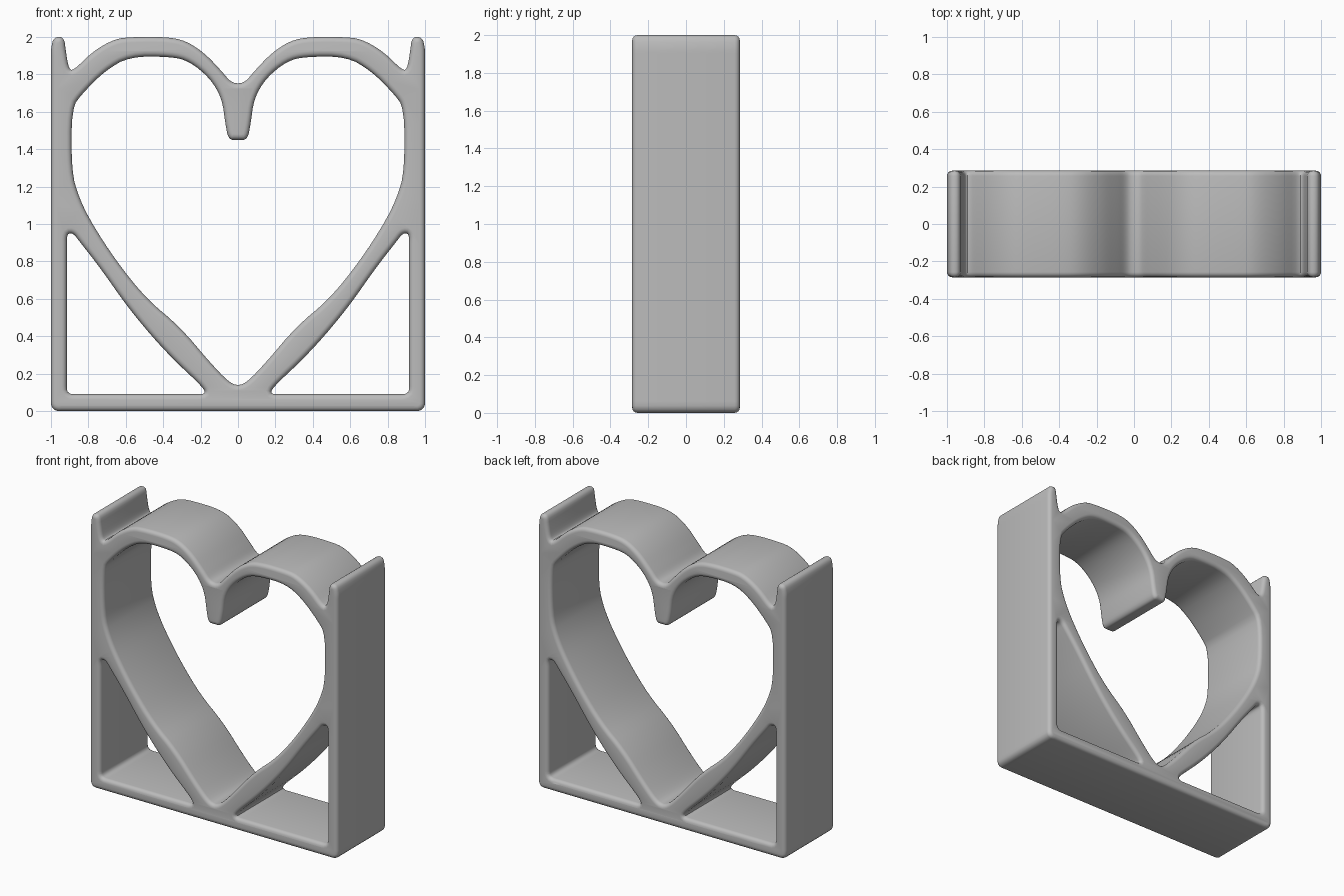
import bpy
import bmesh

cube = bpy.data.objects.get("Cube")
if cube:
    bpy.data.objects.remove(cube)

DEPTH = 0.285   # half thickness, front to back
ROUND = 0.028   # rounding of the front and back rims

grey = bpy.data.materials.new("soft grey")
grey.use_nodes = True
colour = (0.5, 0.5, 0.5, 1)
grey.diffuse_color = colour
grey.node_tree.nodes["Principled BSDF"].inputs["Base Color"].default_value = colour


def mirrored(half):
    """Close a right-hand half outline that starts and ends on the centre line."""
    return half + [(-x, z) for x, z in reversed(half[1:-1])]


def soften(points, rounds=2):
    """Round a closed outline by cutting its corners."""
    for _ in range(rounds):
        cut = []
        for (ax, az), (bx, bz) in zip(points, points[1:] + points[:1]):
            cut += [(ax * .75 + bx * .25, az * .75 + bz * .25),
                    (ax * .25 + bx * .75, az * .25 + bz * .75)]
        points = cut
    return points


# Outside: base, side post with its tip, lobe of the heart, cleft
outside = mirrored([
    (0, 0), (.9, 0), (1, 0), (1, .1), (1, 1), (1, 1.88), (1, 1.94),
    (.985, 2), (.93, 2), (.92, 1.92), (.905, 1.83), (.88, 1.82),
    (.78, 1.92), (.66, 1.99), (.56, 2), (.38, 2), (.28, 1.98),
    (.18, 1.915), (.09, 1.82), (.04, 1.76), (0, 1.75)])

# Heart-shaped opening with the tongue hanging from the cleft
heart = mirrored([
    (0, .135), (.05, .155), (.15, .26), (.31, .45), (.49, .6), (.65, .8),
    (.78, 1), (.85, 1.14), (.89, 1.28), (.89, 1.62), (.83, 1.7),
    (.71, 1.82), (.58, 1.895), (.36, 1.895), (.26, 1.87), (.15, 1.78),
    (.085, 1.67), (.067, 1.53), (.05, 1.45), (0, 1.45)])

# Corner opening under each side of the heart
corner = [
    (.915, .16), (.915, .09), (.84, .09), (.25, .09), (.17, .09),
    (.19, .13), (.34, .27), (.47, .41), (.6, .57), (.74, .77),
    (.85, .91), (.88, .95), (.915, .95), (.915, .87)]

# Fill the outline around the openings, thicken it and round its rims
shape = bpy.data.curves.new("heart_frame", "CURVE")
shape.dimensions = "2D"
shape.fill_mode = "BOTH"
shape.extrude = DEPTH - ROUND
shape.bevel_depth = ROUND
shape.bevel_resolution = 3
shape.offset = -ROUND
for outline in (outside, heart, corner, [(-x, z) for x, z in corner]):
    points = soften(outline)
    spline = shape.splines.new("POLY")
    spline.points.add(len(points) - 1)
    for point, (x, z) in zip(spline.points, points):
        point.co = (x, z, 0, 1)
    spline.use_cyclic_u = True

frame = bpy.data.objects.new("heart_frame", shape)
bpy.context.collection.objects.link(frame)
frame.rotation_euler.x = 1.5708
for other in bpy.context.selected_objects:
    other.select_set(False)
bpy.context.view_layer.objects.active = frame
frame.select_set(True)
bpy.ops.object.convert(target="MESH")
frame = bpy.context.object
bpy.ops.object.transform_apply(location=False, rotation=True, scale=False)

# Weld the caps to the walls and tidy the surface
bm = bmesh.new()
bm.from_mesh(frame.data)
bmesh.ops.remove_doubles(bm, verts=bm.verts, dist=0.0005)
bmesh.ops.recalc_face_normals(bm, faces=bm.faces)
bm.to_mesh(frame.data)
bm.free()
frame.data.materials.clear()
frame.data.materials.append(grey)
bpy.ops.object.shade_smooth_by_angle(angle=0.7)
